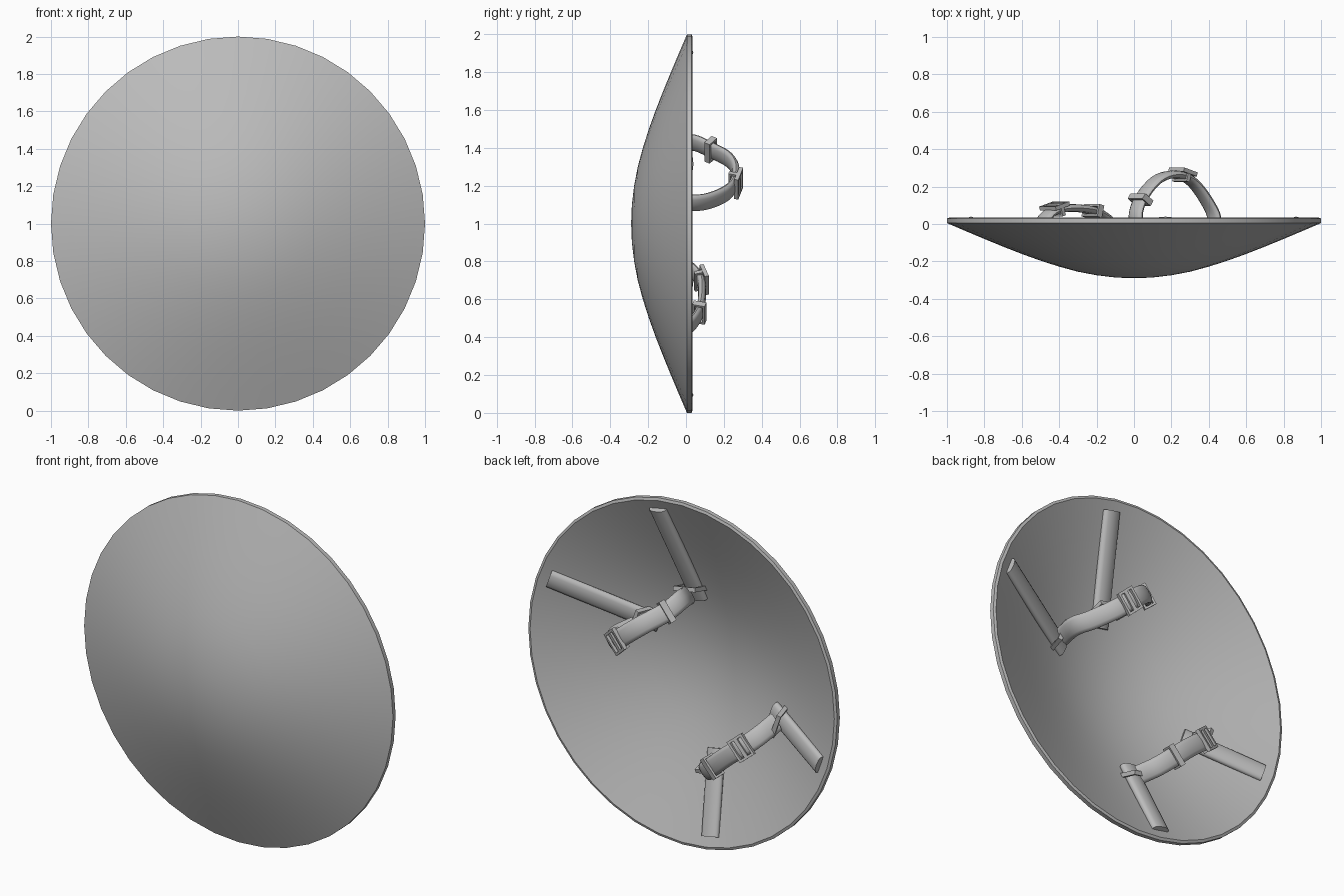
import bpy, bmesh, math
from mathutils import Vector

cube = bpy.data.objects.get("Cube")
if cube:
    bpy.data.objects.remove(cube)

grey = bpy.data.materials.new("plain_grey")
grey.use_nodes = True
COLOUR = (0.5, 0.5, 0.5, 1)
grey.diffuse_color = COLOUR
grey.node_tree.nodes["Principled BSDF"].inputs["Base Color"].default_value = COLOUR

CENTRE = Vector((0, 0, 1))
Y = Vector((0, 1, 0))


def finish(name, bm, angle=40):
    bmesh.ops.recalc_face_normals(bm, faces=bm.faces)
    mesh = bpy.data.meshes.new(name)
    bm.to_mesh(mesh)
    bm.free()
    mesh.materials.append(grey)
    obj = bpy.data.objects.new(name, mesh)
    bpy.context.collection.objects.link(obj)
    bpy.ops.object.select_all(action='DESELECT')
    obj.select_set(True)
    bpy.context.view_layer.objects.active = obj
    bpy.ops.object.shade_smooth_by_angle(angle=math.radians(angle))
    return obj


def loft(bm, loops, closed=False):
    """Join equal closed loops of points with quads, capping open ends."""
    rows = [[bm.verts.new(p) for p in loop] for loop in loops]
    n = len(rows[0])
    pairs = list(zip(rows, rows[1:]))
    if closed:
        pairs.append((rows[-1], rows[0]))
    for a, b in pairs:
        for i in range(n):
            j = (i + 1) % n
            bm.faces.new((a[i], a[j], b[j], b[i]))
    if not closed:
        bm.faces.new(rows[0])
        bm.faces.new(rows[-1])


def smooth_path(points, steps=5):
    """Catmull-Rom curve through the points."""
    p = [Vector(q) for q in points]
    p = [2 * p[0] - p[1]] + p + [2 * p[-1] - p[-2]]
    out = []
    for a, b, c, d in zip(p, p[1:], p[2:], p[3:]):
        for k in range(steps):
            t = k / steps
            out.append(0.5 * (2 * b + (c - a) * t + (2 * a - 5 * b + 4 * c - d) * t ** 2
                              + (3 * b - a - 3 * c + d) * t ** 3))
    return out + [p[-2]]


def strap(name, path, across, width, thick):
    """Padded strap with a rounded section swept along a path."""
    bm = bmesh.new()
    loops = []
    for i, p in enumerate(path):
        tangent = path[min(i + 1, len(path) - 1)] - path[max(i - 1, 0)]
        out = across.cross(tangent).normalized()
        loop = []
        for k in range(12):
            c, s = math.cos(k * math.tau / 12), math.sin(k * math.tau / 12)
            flat = math.copysign(abs(c) ** 0.7, c)
            loop.append(p + across * flat * width / 2 + out * s * thick / 2)
        loops.append(loop)
    loft(bm, loops)
    return finish(name, bm, 50)


def frame(name, centre, u, v, half_u, half_v, bar, depth):
    """Rectangular metal loop lying in the u-v plane."""
    n = u.cross(v).normalized() * depth / 2
    bm = bmesh.new()
    loops = []
    for su, sv in ((1, 1), (-1, 1), (-1, -1), (1, -1)):
        inner = centre + u * su * half_u + v * sv * half_v
        outer = inner + u * su * bar + v * sv * bar
        loops.append([inner - n, outer - n, outer + n, inner + n])
    loft(bm, loops, closed=True)
    return finish(name, bm, 30)


# Dish: revolved profile, domed front and hollow back
profile = [(0.1, -0.286), (0.2, -0.274), (0.3, -0.255), (0.4, -0.228), (0.5, -0.196),
           (0.6, -0.16), (0.7, -0.121), (0.8, -0.08), (0.9, -0.038), (1, 0.005)]
back = [(r * 0.985, y + 0.03) for r, y in reversed(profile)]
SIDES = 40
bm = bmesh.new()
rings = []
for r, y in profile + [(1, 0.03)] + back:
    rings.append([bm.verts.new((r * math.cos(k * math.tau / SIDES), y,
                                1 + r * math.sin(k * math.tau / SIDES))) for k in range(SIDES)])
for a, b in zip(rings, rings[1:]):
    for i in range(SIDES):
        j = (i + 1) % SIDES
        bm.faces.new((a[i], a[j], b[j], b[i]))
for ring, y in ((rings[0], -0.29), (rings[-1], -0.26)):
    tip = bm.verts.new((0, y, 1))
    for i in range(SIDES):
        bm.faces.new((ring[i], ring[(i + 1) % SIDES], tip))
finish("shield_dish", bm)


# Four anchor straps running radially over the hollow back, each with a link
def radial(angle, r):
    slope = (r - 0.34) / (0.93 - 0.34)
    return CENTRE + Vector((r * math.cos(angle), -0.212 + 0.228 * slope, r * math.sin(angle)))


for name, degrees, inner in (("upper_inner", 79.5, 0.34), ("upper_outer", 20, 0.34),
                             ("lower_outer", 199, 0.49), ("lower_inner", 259.5, 0.49)):
    a = math.radians(degrees)
    across = Vector((-math.sin(a), 0, math.cos(a)))
    ends = radial(a, inner), radial(a, 0.93)
    strap(name + "_anchor_strap", [ends[0].lerp(ends[1], k / 4) for k in range(5)],
          across, 0.11, 0.05)
    along = (ends[1] - ends[0]).normalized()
    lift = (Y + along * 0.3).normalized()
    frame(name + "_link", radial(a, inner + 0.07) + lift * 0.035, across, lift,
          0.058, 0.045, 0.014, 0.024)


# Two looped handles, each with a buckle, a keeper and folded ends
def handle(name, points, buckle_at, keeper_at):
    path = smooth_path(points)
    chord = path[-1] - path[0]
    across = Vector((-chord.z, 0, chord.x)).normalized()
    strap(name + "_handle", path, across, 0.105, 0.042)

    def local(t):
        i = round(t * (len(path) - 2)) or 1
        tangent = (path[i + 1] - path[i - 1]).normalized()
        out = across.cross(tangent).normalized()
        return path[i], tangent, out * (1 if out.y >= 0 else -1)

    p, tangent, out = local(buckle_at)
    frame(name + "_buckle", p + out * 0.022, tangent, across, 0.036, 0.052, 0.014, 0.022)
    frame(name + "_buckle_keeper", p, out, across, 0.02, 0.05, 0.012, 0.022)
    p, tangent, out = local(keeper_at)
    frame(name + "_keeper", p, out, across, 0.022, 0.052, 0.012, 0.034)


handle("upper", [(0.06, -0.11, 1.39), (0.01, 0.02, 1.43), (0.035, 0.13, 1.39),
                 (0.12, 0.235, 1.33), (0.22, 0.265, 1.25), (0.31, 0.225, 1.17),
                 (0.39, 0.12, 1.12), (0.43, 0.02, 1.11), (0.4, -0.11, 1.12)], 0.57, 0.25)
handle("lower", [(-0.52, -0.09, 0.81), (-0.485, 0.02, 0.76), (-0.42, 0.075, 0.7),
                 (-0.32, 0.085, 0.62), (-0.22, 0.07, 0.53), (-0.14, 0.02, 0.46),
                 (-0.09, -0.06, 0.43)], 0.35, 0.68)
